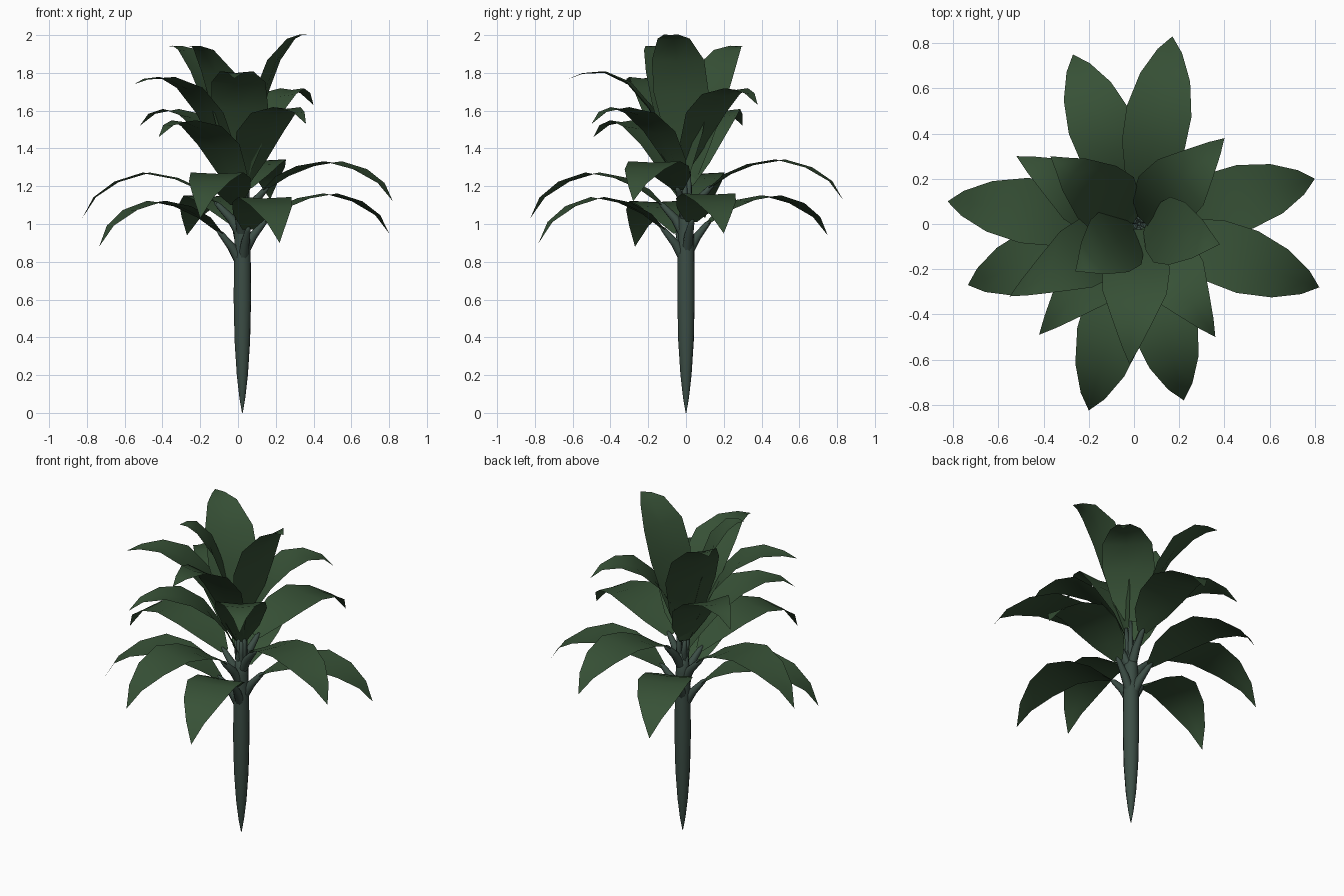
import bpy, bmesh, math
from mathutils import Vector

if "Cube" in bpy.data.objects:
    bpy.data.objects.remove(bpy.data.objects["Cube"])

CX = 0.023  # trunk axis sits slightly off centre


def material(name, rgb):
    m = bpy.data.materials.new(name)
    m.diffuse_color = (*rgb, 1)
    m.use_nodes = True
    m.node_tree.nodes["Principled BSDF"].inputs["Base Color"].default_value = m.diffuse_color
    return m


LEAF = material("leaf_green", (0.038, 0.082, 0.037))
STEM = material("stem_green", (0.045, 0.075, 0.06))


def finish(name, bm, mat):
    me = bpy.data.meshes.new(name)
    bm.to_mesh(me)
    bm.free()
    me.materials.append(mat)
    for p in me.polygons:
        p.use_smooth = True
    ob = bpy.data.objects.new(name, me)
    bpy.context.collection.objects.link(ob)
    return ob


def tube(name, pts, radii, sides):
    """Round tube through points with a radius at each."""
    bm = bmesh.new()
    rings = []
    for i, p in enumerate(pts):
        d = (pts[min(i + 1, len(pts) - 1)] - pts[max(i - 1, 0)]).normalized()
        a = d.cross(Vector((0.31, 0.95, 0))).normalized()
        b = d.cross(a)
        rings.append([bm.verts.new(p + radii[i] * (a * math.cos(t) + b * math.sin(t)))
                      for t in [2 * math.pi * k / sides for k in range(sides)]])
    for r, s in zip(rings, rings[1:]):
        for k in range(sides):
            j = (k + 1) % sides
            bm.faces.new((r[k], r[j], s[j], s[k]))
    bm.faces.new(rings[-1])
    bmesh.ops.recalc_face_normals(bm, faces=bm.faces)
    return finish(name, bm, STEM)


WIDE = [0.03, 0.105, 0.14, 0.145, 0.112, 0.055, 0.0]      # half widths, lower leaves
POINTED = [0.03, 0.105, 0.15, 0.143, 0.088, 0.038, 0.0]   # half widths, other leaves


def leaf(name, tip, profile, fold, widths):
    """Leaf blade along a profile of (fraction of reach, height relative to tip)."""
    out = Vector((tip[0] - CX, tip[1], 0))
    side = Vector((-out.y, out.x, 0)).normalized()
    mid = [Vector((CX, 0, tip[2] + z)) + out * t for t, z in profile]
    bm = bmesh.new()
    rows = []
    for i, p in enumerate(mid):
        w = widths[i]
        if w == 0:
            rows.append([bm.verts.new(p)] * 3)
            continue
        d = (mid[min(i + 1, 6)] - mid[max(i - 1, 0)]).normalized()
        up = d.cross(side)
        rows.append([bm.verts.new(p + side * w * s + up * (fold * w * abs(s)))
                     for s in (-1, 0, 1)])
    for r, q in zip(rows, rows[1:]):
        for k in range(2):
            if q[0] is q[1]:
                bm.faces.new((r[k], r[k + 1], q[0]))
            else:
                bm.faces.new((r[k], r[k + 1], q[k + 1], q[k]))
    finish(name, bm, LEAF)
    return mid, out.normalized()


# Trunk, pointed at the ground
TRUNK = [(0, 0.002), (0.08, 0.016), (0.2, 0.03), (0.38, 0.042), (0.6, 0.047),
         (0.86, 0.045), (1.0, 0.04), (1.12, 0.032)]
tube("trunk", [Vector((CX, 0, z)) for z, r in TRUNK], [r for z, r in TRUNK], 12)

# Leaf arcs for each tier
DROOP = [(.15, .06), (.27, .13), (.42, .18), (.6, .205), (.78, .165), (.92, .095), (1, 0)]
DROOP_MORE = [(t, z * 1.15) for t, z in DROOP]
MIDDLE = [(.04, -.32), (.13, -.2), (.3, -.05), (.5, .045), (.7, .08), (.88, .06), (1, 0)]
ARCH = [(.04, -.53), (.15, -.37), (.32, -.16), (.5, -.03), (.7, .03), (.88, .025), (1, 0)]
STEEP = [(.08, -.73), (.18, -.52), (.32, -.31), (.5, -.14), (.74, -.025), (.88, 0), (1, 0)]

TIERS = [
    ("lower_leaf", DROOP, 0.05, WIDE, [
        (.82, -.28, 1.12), (.17, .83, 1.13), (.8, .2, .95), (-.27, .75, .94)]),
    ("drooping_leaf", DROOP_MORE, 0.05, WIDE, [
        (-.825, .1, 1.03), (-.2, -.825, 1.03), (-.735, -.27, .88), (.22, -.78, .9)]),
    ("middle_leaf", MIDDLE, 0.1, POINTED, [
        (.4, .38, 1.63), (-.52, .3, 1.52), (-.42, -.49, 1.46), (.36, -.5, 1.53)]),
    ("upper_leaf", ARCH, 0.1, POINTED, [(-.02, -.62, 1.77), (-.55, -.32, 1.74)]),
    ("top_leaf", STEEP, 0.1, POINTED, [
        (.38, -.09, 2.0), (-.37, .3, 1.94), (-.26, -.21, 1.94)]),
]

for name, profile, fold, widths, tips in TIERS:
    for n, tip in enumerate(tips, 1):
        mid, out = leaf(f"{name}_{n}", tip, profile, fold, widths)
        base, inner = mid[0], mid[1]
        axis = Vector((CX, 0, 0))
        # Leaf stalk from the trunk up to the blade
        if widths is WIDE:
            pts = [axis + out * .02 + Vector((0, 0, base.z - .14)),
                   axis + out * .06 + Vector((0, 0, base.z - .07)),
                   base, base.lerp(inner, .2)]
            radii = [.027, .024, .015, .006]
        else:
            pts = [axis + out * .012 + Vector((0, 0, 1.02)),
                   axis + out * .022 + Vector((0, 0, 1.13)),
                   base]
            radii = [.018, .016, .01]
        tube(f"{name}_stalk_{n}", pts, radii, 8)
